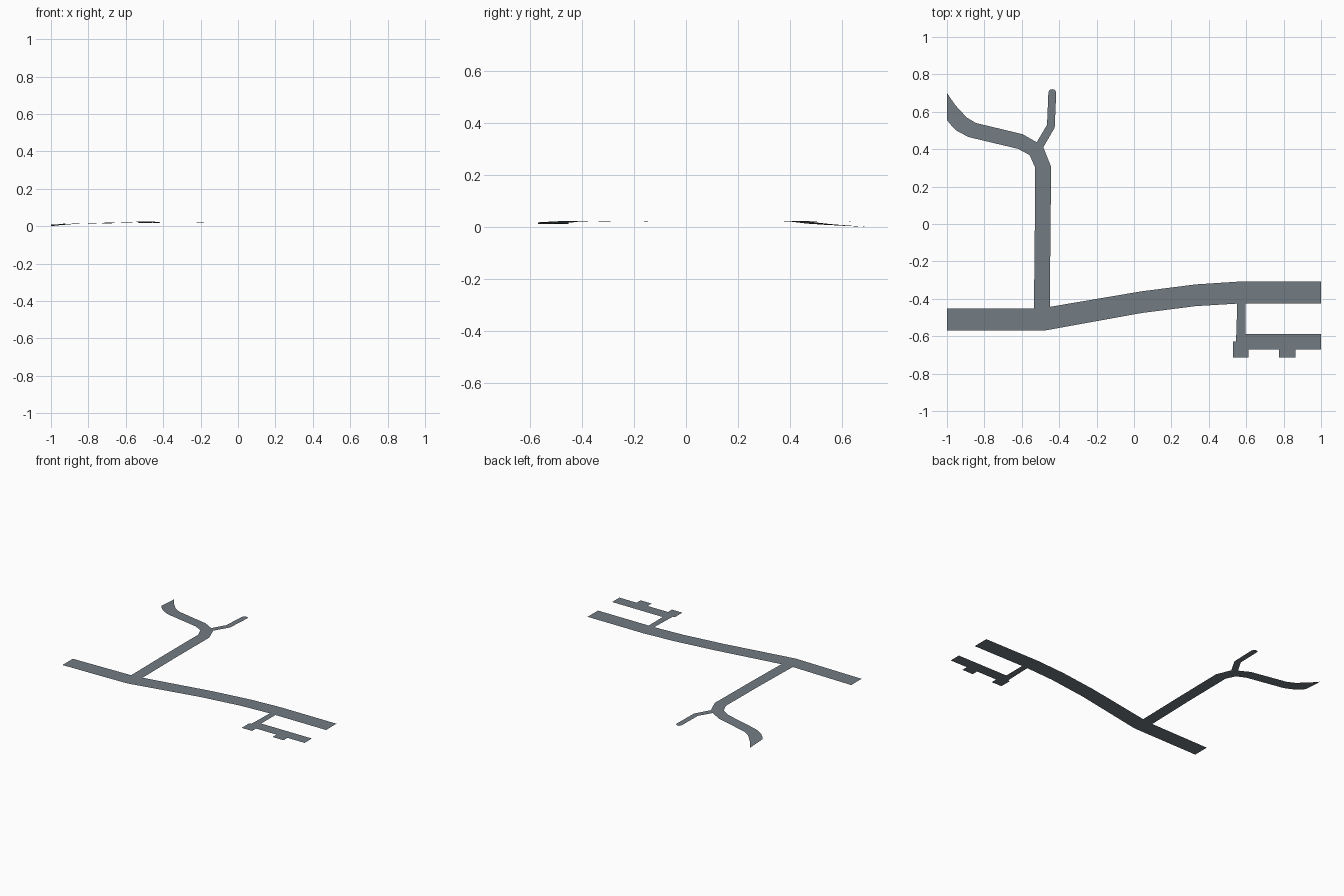
import bpy
import bmesh
from math import cos, sin, pi

cube = bpy.data.objects.get("Cube")
if cube:
    bpy.data.objects.remove(cube, do_unlink=True)

asphalt = bpy.data.materials.new("asphalt grey")
asphalt.use_nodes = True
GREY = (0.17, 0.20, 0.225, 1)
asphalt.diffuse_color = GREY
asphalt.node_tree.nodes["Principled BSDF"].inputs["Base Color"].default_value = GREY


def finish(name, bm):
    """Turn a bmesh into an upward-facing grey object."""
    bmesh.ops.remove_doubles(bm, verts=bm.verts, dist=0.0005)
    bm.normal_update()
    bmesh.ops.reverse_faces(bm, faces=[f for f in bm.faces if f.normal.z < 0])
    mesh = bpy.data.meshes.new(name)
    bm.to_mesh(mesh)
    bm.free()
    mesh.materials.append(asphalt)
    obj = bpy.data.objects.new(name, mesh)
    bpy.context.collection.objects.link(obj)


def road(name, stations, tip=None):
    """Ribbon through stations of (left edge, right edge), optional rounded end."""
    bm = bmesh.new()
    rows = [(bm.verts.new(a), bm.verts.new(b)) for a, b in stations]
    for (a, b), (c, d) in zip(rows, rows[1:]):
        bm.faces.new((a, b, d, c))
    if tip:
        a, b = rows[-1]
        mid, r = (a.co + b.co) / 2, (b.co - a.co).length / 2
        arc = [bm.verts.new((mid.x + r * cos(t * pi / 6), mid.y + r * sin(t * pi / 6), tip))
               for t in range(1, 6)]
        bm.faces.new([b] + arc + [a])
    finish(name, bm)


def slabs(name, rects, z):
    """Flat level rectangles given as x0, x1, y0, y1."""
    bm = bmesh.new()
    for x0, x1, y0, y1 in rects:
        bm.faces.new([bm.verts.new(p) for p in
                      ((x0, y0, z), (x1, y0, z), (x1, y1, z), (x0, y1, z))])
    finish(name, bm)


# Main road, rising gently from west to east
road("main_road", [
    ((-1, -.452, .012), (-1, -.57, .012)),
    ((-.535, -.452, .018), (-.535, -.57, .017)),
    ((-.45, -.443, .019), (-.48, -.57, .018)),
    ((.04, -.36, .023), (.04, -.476, .023)),
    ((.33, -.323, .024), (.33, -.439, .024)),
    ((.56, -.308, .024), (.55, -.426, .024)),
    ((1, -.308, .024), (1, -.426, .024))])

# Side road running north, then bending west and falling away
road("side_road", [
    ((-.535, -.452, .018), (-.45, -.443, .019)),
    ((-.531, -.08, .023), (-.447, -.08, .023)),
    ((-.528, .3, .024), (-.443, .305, .024)),
    ((-.557, .367, .023), (-.485, .41, .023)),
    ((-.575, .378, .022), (-.52, .437, .022)),
    ((-.62, .402, .021), (-.595, .48, .02)),
    ((-.885, .465, .013), (-.845, .54, .013)),
    ((-.947, .498, .011), (-.895, .57, .01)),
    ((-.975, .525, .009), (-.955, .635, .005)),
    ((-1, .555, .008), (-1, .7, .0))])

# Narrow spur with a rounded end
road("spur_path", [
    ((-.52, .437, .022), (-.485, .41, .023)),
    ((-.465, .53, .022), (-.424, .515, .022)),
    ((-.458, .70, .019), (-.416, .70, .019))], tip=.018)

# Driveway, back lane and its two parking bays
road("driveway", [
    ((.552, -.426, .024), (.596, -.426, .024)),
    ((.547, -.587, .024), (.596, -.587, .024)),
    ((.545, -.628, .024), (.596, -.628, .024))])
slabs("back_lane", [(.596, 1, -.67, -.587)], .024)
slabs("parking_bays", [(.53, .596, -.715, -.628), (.596, .613, -.715, -.67),
                       (.775, .863, -.715, -.67)], .024)
